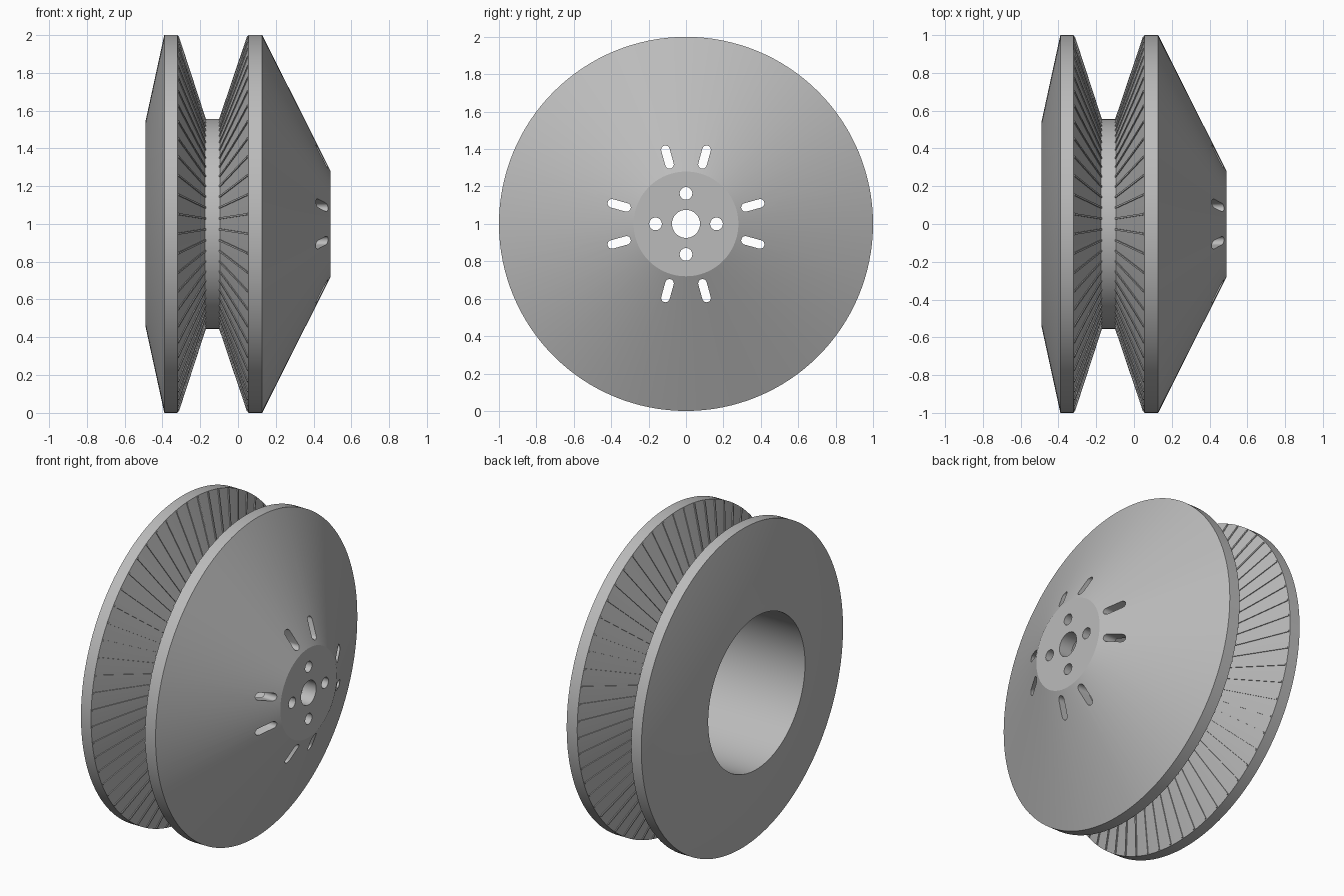
import bpy, bmesh, math
from mathutils import Matrix, Vector

if "Cube" in bpy.data.objects:
    bpy.data.objects.remove(bpy.data.objects["Cube"], do_unlink=True)

SEGMENTS = 128
RIBS = 60
CENTRE = Matrix.Translation((0, 0, 1))

grey = bpy.data.materials.new("grey_metal")
grey.use_nodes = True
grey.diffuse_color = (0.5, 0.5, 0.5, 1)
grey.node_tree.nodes["Principled BSDF"].inputs["Base Color"].default_value = (0.5, 0.5, 0.5, 1)


def make_object(name, bm):
    bmesh.ops.recalc_face_normals(bm, faces=bm.faces)
    bm.transform(CENTRE)
    mesh = bpy.data.meshes.new(name)
    bm.to_mesh(mesh)
    bm.free()
    mesh.materials.append(grey)
    obj = bpy.data.objects.new(name, mesh)
    bpy.context.collection.objects.link(obj)
    return obj


def prism(bm, outline, x0, x1, angle):
    """Extrude a (y, z) outline along x and turn it about the axle."""
    turn = Matrix.Rotation(angle, 3, 'X')
    face = bm.faces.new([bm.verts.new(turn @ Vector((x0, y, z))) for y, z in outline])
    result = bmesh.ops.extrude_face_region(bm, geom=[face])
    verts = [v for v in result["geom"] if isinstance(v, bmesh.types.BMVert)]
    bmesh.ops.translate(bm, verts=verts, vec=(x1 - x0, 0, 0))


def capsule(inner, outer, radius, steps=12):
    """Rounded slot outline along +z between two end centres."""
    points = []
    for centre, start in ((outer, 0), (inner, math.pi)):
        for i in range(steps + 1):
            a = start + math.pi * i / steps
            points.append((radius * math.cos(a), centre + radius * math.sin(a)))
    return points


def circle(centre, radius, steps=24):
    return [(radius * math.cos(math.tau * i / steps),
             centre + radius * math.sin(math.tau * i / steps)) for i in range(steps)]


# Pulley body: closed (x, radius) section revolved about the axle
section = [(0.49, 0.075), (0.49, 0.28), (0.128, 1.0), (0.055, 1.0),
           (-0.095, 0.555), (-0.175, 0.555), (-0.32, 1.0), (-0.39, 1.0),
           (-0.49, 0.54), (-0.49, 0.48), (0.34, 0.48), (0.40, 0.28), (0.40, 0.075)]
bm = bmesh.new()
ring = [bm.verts.new((x, 0, r)) for x, r in section]
edges = [bm.edges.new((a, b)) for a, b in zip(ring, ring[1:] + ring[:1])]
bmesh.ops.spin(bm, geom=ring + edges, cent=(0, 0, 0), axis=(1, 0, 0),
               angle=math.tau, steps=SEGMENTS, use_merge=True)
bmesh.ops.remove_doubles(bm, verts=bm.verts, dist=0.0001)
body = make_object("pulley_body", bm)

# Bolt holes and paired slots through the front wall
bm = bmesh.new()
for quarter in range(4):
    base = quarter * math.pi / 2
    prism(bm, circle(0.163, 0.034), 0.25, 0.6, base)
    for side in (-1, 1):
        prism(bm, capsule(0.33, 0.411, 0.023), 0.15, 0.6, base + side * math.radians(15.5))
cutter = make_object("hole_cutter", bm)
cutter.hide_render = True
cutter.hide_set(True)

cut = body.modifiers.new("holes", 'BOOLEAN')
cut.operation = 'DIFFERENCE'
cut.solver = 'EXACT'
cut.object = cutter
bpy.context.view_layer.objects.active = body
body.select_set(True)
bpy.ops.object.modifier_apply(modifier=cut.name)
bpy.data.objects.remove(cutter, do_unlink=True)
bpy.ops.object.shade_smooth_by_angle(angle=math.radians(20))

# Thin radial grip ribs on both flanks of the groove
HALF, RAISE = 0.005, 0.007
for name, inner_x, outer_x, side in (("left_grip_ribs", -0.095, 0.055, -1),
                                     ("right_grip_ribs", -0.175, -0.32, 1)):
    bm = bmesh.new()
    for i in range(RIBS):
        turn = Matrix.Rotation(math.tau * (i + 0.5) / RIBS, 3, 'X')
        corners = [(inner_x - side * 0.01, 0.55), (outer_x - side * 0.01, 0.995),
                   (outer_x + side * RAISE, 0.995), (inner_x + side * RAISE, 0.55)]
        ends = [[bm.verts.new(turn @ Vector((x, y, r))) for x, r in corners]
                for y in (-HALF, HALF)]
        bm.faces.new(ends[0])
        bm.faces.new(ends[1][::-1])
        for a in range(4):
            b = (a + 1) % 4
            bm.faces.new((ends[0][a], ends[0][b], ends[1][b], ends[1][a]))
    make_object(name, bm)
